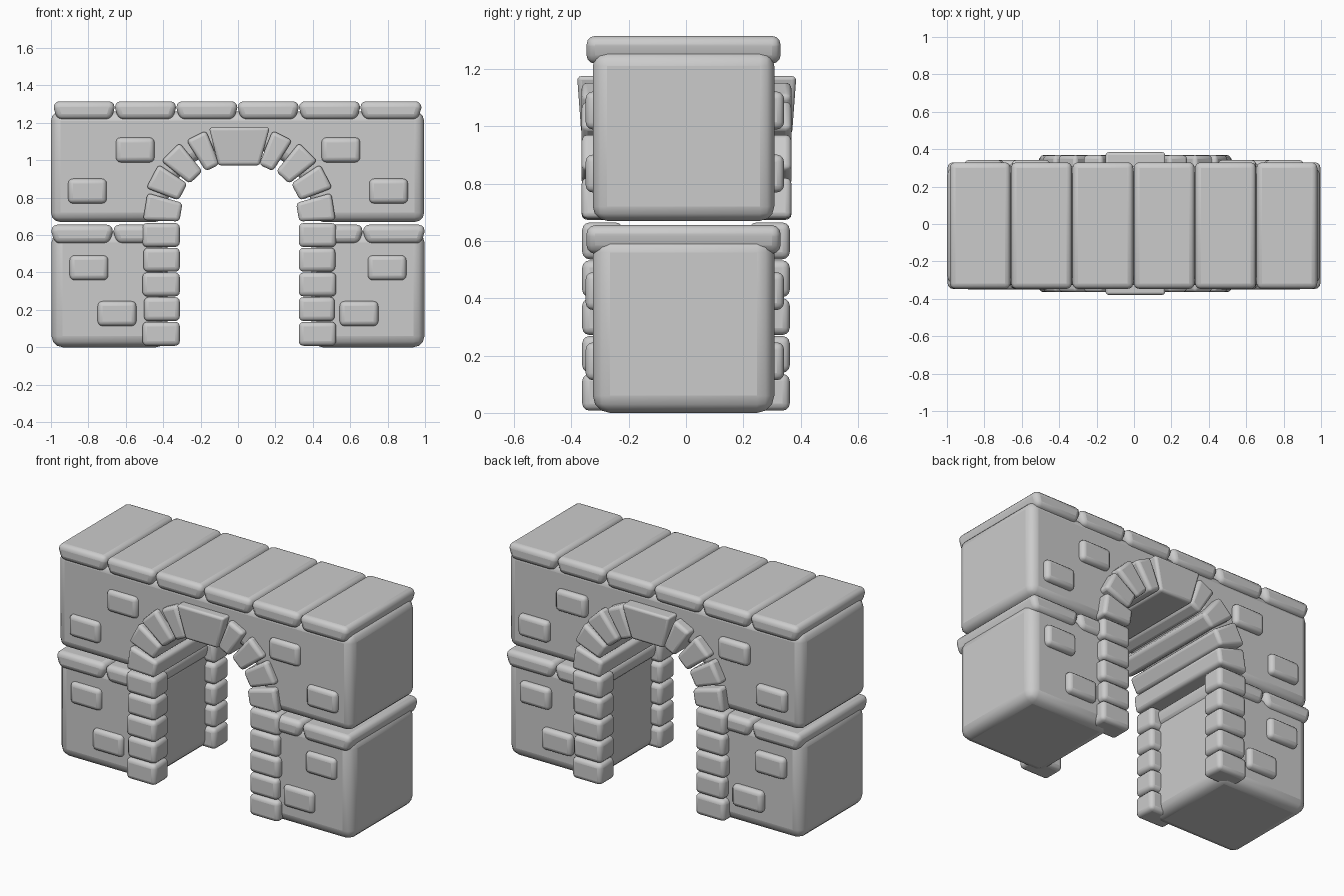
import bpy, bmesh
from math import sin, cos, pi, radians

if "Cube" in bpy.data.objects:
    bpy.data.objects.remove(bpy.data.objects["Cube"])

CX = 0.007     # arch centre line
SPRING = 0.67  # arch springing height


def prism(name, pts, y0, y1, bevel, segs=3, flare=0.0):
    """Extrude an xz outline along y, soften its edges; flare widens the upper points in depth."""
    top = max(p[1] for p in pts)
    mid = (top + min(p[1] for p in pts)) / 2
    bm = bmesh.new()
    rings = []
    for y, s in ((y0, -1), (y1, 1)):
        rings.append([bm.verts.new((x, y + s * (flare if z > mid else 0), z)) for x, z in pts])
    n = len(pts)
    bm.faces.new(rings[0])
    bm.faces.new(rings[1][::-1])
    for i in range(n):
        j = (i + 1) % n
        bm.faces.new((rings[0][j], rings[0][i], rings[1][i], rings[1][j]))
    bmesh.ops.recalc_face_normals(bm, faces=bm.faces)
    me = bpy.data.meshes.new(name)
    bm.to_mesh(me)
    bm.free()
    ob = bpy.data.objects.new(name, me)
    bpy.context.collection.objects.link(ob)
    mod = ob.modifiers.new("soft_edges", 'BEVEL')
    mod.width, mod.segments = bevel, segs
    mod.limit_method, mod.angle_limit = 'ANGLE', radians(30)
    mod.harden_normals = False
    bpy.ops.object.select_all(action='DESELECT')
    ob.select_set(True)
    bpy.context.view_layer.objects.active = ob
    bpy.ops.object.shade_smooth_by_angle(angle=radians(40))
    return ob


def box(name, x0, x1, y0, y1, z0, z1, bevel, segs=3):
    return prism(name, [(x0, z0), (x1, z0), (x1, z1), (x0, z1)], y0, y1, bevel, segs)


def cap(name, x0, x1, z0, z1):
    """Slab whose sides narrow toward the bottom."""
    t = 0.018
    prism(name, [(x0 + t, z0), (x1 - t, z0), (x1, z0 + 0.06), (x1, z1), (x0, z1), (x0, z0 + 0.06)],
          -0.347, 0.33, 0.03)


# upper wall with arched notch
R = 0.40
arc = [(CX + R * cos(pi - pi * i / 20), SPRING + R * sin(pi * i / 20)) for i in range(21)]
prism("upper_wall", [(-1, SPRING)] + arc + [(0.995, SPRING), (0.995, 1.26), (-1, 1.26)],
      -0.325, 0.308, 0.05)

# top coping slabs
for i in range(6):
    x = -0.985 + i * 0.328
    cap("coping_slab", x, x + 0.325, 1.218, 1.315)

for s in (-1, 1):
    # lower piers and their ledge slabs
    xs = sorted((s * 0.997, CX + s * 0.385))
    box("pier", *xs, -0.325, 0.308, 0.0, 0.62, 0.06)
    for a, b in ((0.67, 0.997), (0.36, 0.665)):
        cap("ledge_slab", *sorted((s * a, s * b)), 0.555, 0.655)

    # jamb stones at front and back
    for k in range(5):
        z = 0.008 + k * 0.132
        w = (0.2, 0.192, 0.2, 0.195, 0.2)[k]
        for y0, y1 in ((-0.362, -0.22), (0.22, 0.362)):
            xs = sorted((CX + s * 0.318, CX + s * (0.318 + w)))
            box("jamb_stone", *xs, y0, y1, z, z + 0.128, 0.025)

    # arch stones running through the full depth
    for a0, a1, ri, ro in ((1, 17.5, 0.32, 0.515), (20, 35.5, 0.345, 0.53),
                           (38, 53, 0.335, 0.53), (57, 70, 0.325, 0.52)):
        pts = []
        for r, a in ((ri, a0 - 0.5), (ro, a0), (ro, a1), (ri, a1 + 1)):
            pts.append((CX + s * r * cos(radians(a)), SPRING + r * sin(radians(a))))
        prism("arch_stone", pts, -0.364, 0.368, 0.02)

    # raised bricks on both faces
    for x, z in ((0.55, 1.055), (0.805, 0.835), (0.797, 0.425), (0.647, 0.18)):
        for y0, y1 in ((-0.35, -0.27), (0.25, 0.342)):
            box("raised_brick", s * x - 0.103, s * x + 0.103, y0, y1, z - 0.066, z + 0.066, 0.025)

# keystone
prism("keystone", [(-0.105, 0.972), (0.115, 0.972), (0.17, 1.175), (-0.155, 1.175)],
      -0.365, 0.37, 0.015, flare=0.015)
